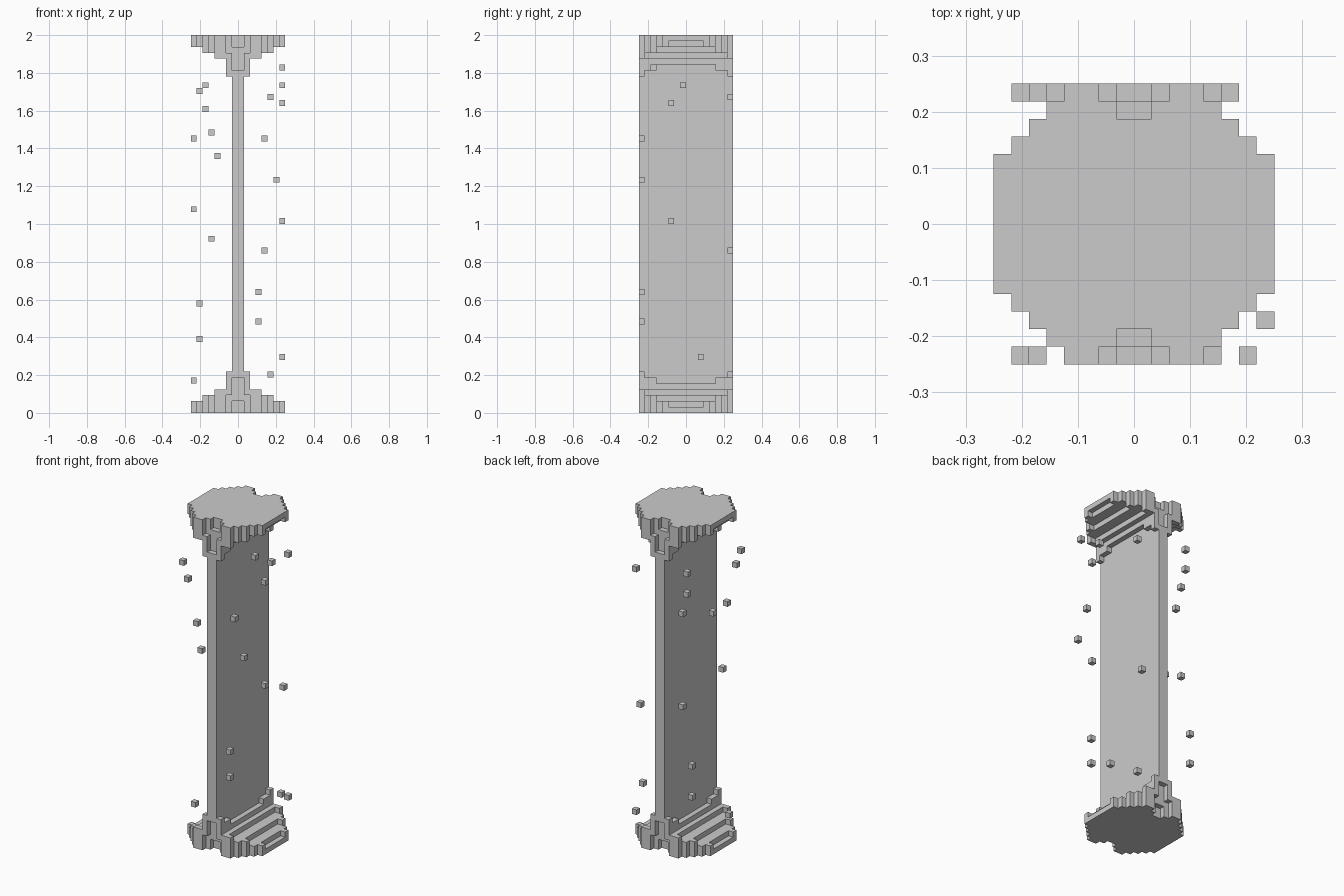
import bpy
import bmesh
import math
from mathutils import Vector

cube = bpy.data.objects.get("Cube")
if cube:
    bpy.data.objects.remove(cube, do_unlink=True)

U = 1 / 32          # block size
HALF = 8            # half width in blocks
TALL = 64           # height in blocks

stone = bpy.data.materials.new("pale_grey")
stone.use_nodes = True
grey = (0.6, 0.6, 0.6, 1)
stone.diffuse_color = grey
stone.node_tree.nodes["Principled BSDF"].inputs["Base Color"].default_value = grey


def fold(i):
    """Distance of a block from the centre plane."""
    return i if i >= 0 else -1 - i


def cap_span(x, y):
    """Start and end height of the stepped cap at a block column."""
    limit = min(HALF, 11 - x)
    if y >= limit:
        return 0, 0
    if x == 1:      # tall fin beside the panel, climbing at its ends
        top = 5 if y < 5 else 6 if y < 7 else 7
        return (3 if y == 7 else 0), top
    top = 5 - x // 2
    if x % 2 and y < limit - 1:   # recessed treads
        top -= 1
    return 0, top


# Central panel, with funnel notches at its ends
panel, top_cap, bottom_cap = set(), set(), set()
for x in range(-HALF, HALF):
    for y in range(-HALF, HALF):
        fx, fy = fold(x), fold(y)
        if fx == 0:
            start = {6: 2, 7: 6}.get(fy, 0)
            panel.update((x, y, z) for z in range(start, TALL - start))
        else:
            for z in range(*cap_span(fx, fy)):
                bottom_cap.add((x, y, z))
                top_cap.add((x, y, TALL - 1 - z))

# Loose blocks floating around the panel
floaters = [
    (-.20, -.24, 1.71), (-.17, -.24, 1.61), (-.11, -.24, 1.36),
    (-.24, -.02, 1.08), (-.24, -.08, .17), (-.17, .24, 1.74),
    (-.17, .24, 1.61), (-.14, .24, 1.49), (-.24, .08, 1.45),
    (-.14, .24, .92), (-.20, .24, .58), (-.20, .24, .39),
    (.24, -.17, 1.83), (.24, -.02, 1.74), (.17, .24, 1.67),
    (.24, -.08, 1.64), (.14, -.24, 1.45), (.20, -.24, 1.23),
    (.24, -.08, 1.02), (.14, .24, .86), (.11, -.24, .64),
    (.11, -.24, .48), (.24, .08, .30), (.17, .24, .20),
]
loose = {tuple(math.floor(c / U) for c in p) for p in floaters}

solid = panel | top_cap | bottom_cap | loose


def build(name, cells):
    """Skin the exposed sides of the blocks and merge flat areas."""
    bm = bmesh.new()
    verts = {}
    for cell in sorted(cells):
        for axis in range(3):
            for side in (0, 1):
                near = list(cell)
                near[axis] += 2 * side - 1
                if tuple(near) in solid:
                    continue
                ring = []
                for a, b in ((0, 0), (1, 0), (1, 1), (0, 1)):
                    p = list(cell)
                    p[axis] += side
                    p[(axis + 1) % 3] += a
                    p[(axis + 2) % 3] += b
                    key = tuple(p)
                    if key not in verts:
                        verts[key] = bm.verts.new(Vector(key) * U)
                    ring.append(verts[key])
                bm.faces.new(ring if side else ring[::-1])
    bmesh.ops.dissolve_limit(bm, angle_limit=0.01, verts=bm.verts, edges=bm.edges)
    mesh = bpy.data.meshes.new(name)
    bm.to_mesh(mesh)
    bm.free()
    mesh.materials.append(stone)
    bpy.context.collection.objects.link(bpy.data.objects.new(name, mesh))


build("panel", panel)
build("top_cap", top_cap)
build("bottom_cap", bottom_cap)
build("floating_blocks", loose)
